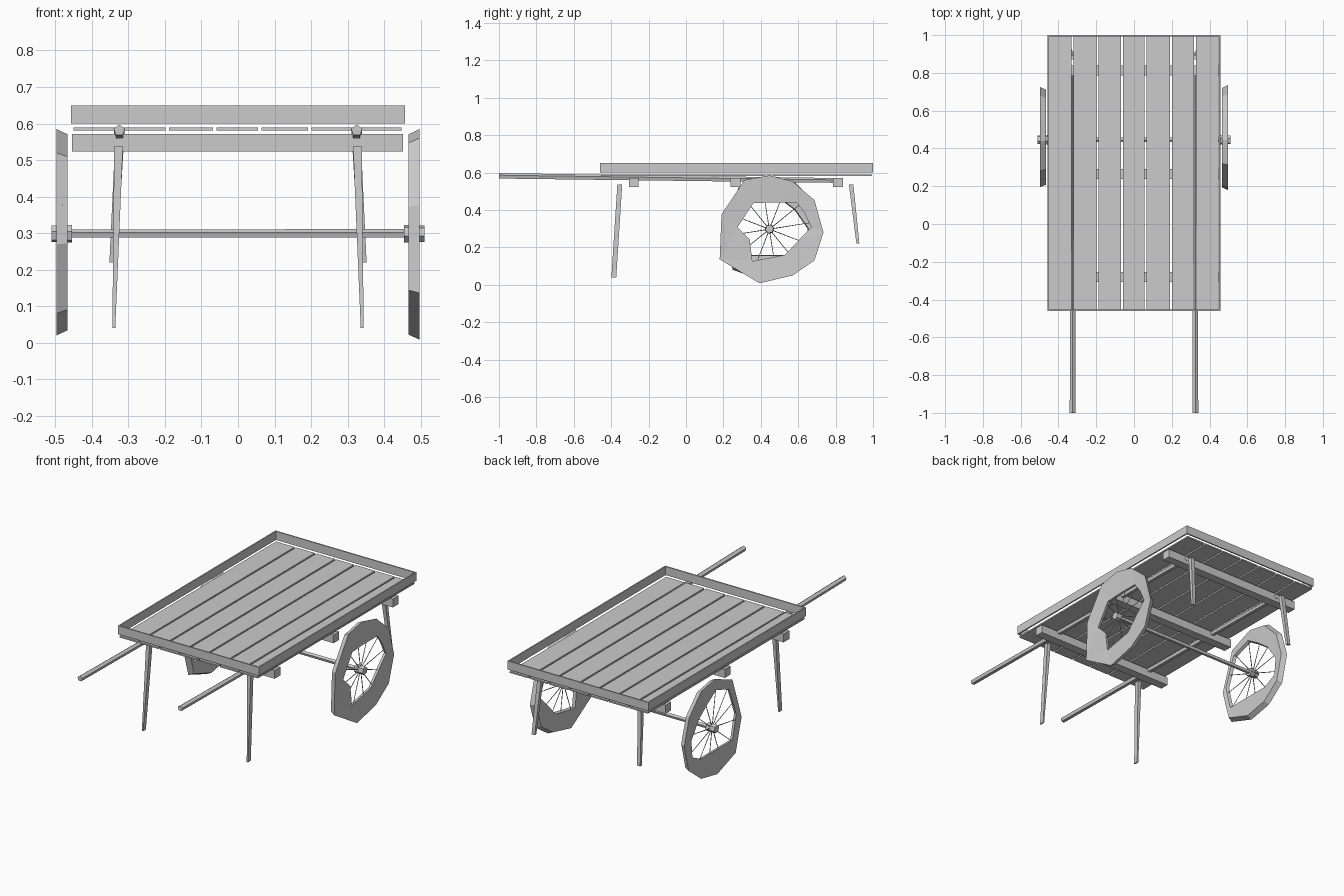
import bpy, bmesh, math
from mathutils import Vector

if "Cube" in bpy.data.objects:
    bpy.data.objects.remove(bpy.data.objects["Cube"])


def finish(name, bm):
    bmesh.ops.recalc_face_normals(bm, faces=bm.faces[:])
    me = bpy.data.meshes.new(name)
    bm.to_mesh(me)
    bm.free()
    ob = bpy.data.objects.new(name, me)
    bpy.context.collection.objects.link(ob)
    return ob


def loft(name, rings):
    """Closed solid through rings of equal point count."""
    bm = bmesh.new()
    vs = [[bm.verts.new(p) for p in r] for r in rings]
    n = len(vs[0])
    for a, b in zip(vs, vs[1:]):
        for i in range(n):
            j = (i + 1) % n
            bm.faces.new((a[i], a[j], b[j], b[i]))
    bm.faces.new(vs[0])
    bm.faces.new(vs[-1])
    return finish(name, bm)


def box(name, x0, x1, y0, y1, z0, z1):
    return loft(name, [[(x0, y0, z), (x1, y0, z), (x1, y1, z), (x0, y1, z)] for z in (z0, z1)])


def post(name, top, bottom, top_size, bottom_size):
    """Tapered rectangular leg."""
    rings = []
    for (x, y, z), (w, d) in ((top, top_size), (bottom, bottom_size)):
        rings.append([(x + sx * w / 2, y + sy * d / 2, z)
                      for sx, sy in ((-1, -1), (1, -1), (1, 1), (-1, 1))])
    return loft(name, rings)


def rod(name, a, b, ra, rb, sides):
    """Tapered faceted rod between two points."""
    a, b = Vector(a), Vector(b)
    q = (b - a).to_track_quat('Z', 'Y')
    rings = []
    for p, r in ((a, ra), (b, rb)):
        rings.append([p + q @ Vector((r * math.cos(t), r * math.sin(t), 0))
                      for t in (2 * math.pi * (i + .25) / sides for i in range(sides))])
    return loft(name, rings)


AXLE_Y, AXLE_Z = 0.446, 0.298


def wheel_rim(name, side, outer, inner):
    """Rough faceted rim, slightly smaller on the inboard face."""
    def shrink(p, k):
        return (AXLE_Y + (p[0] - AXLE_Y) * k, AXLE_Z + (p[1] - AXLE_Z) * k)
    bm = bmesh.new()
    loops = []
    for pts, x, k in ((outer, .497, 1), (outer, .467, .95), (inner, .472, 1.03), (inner, .490, 1)):
        loops.append([bm.verts.new((side * x, *shrink(p, k))) for p in pts])
    n = len(outer)
    for k in range(4):
        a, b = loops[k], loops[(k + 1) % 4]
        for i in range(n):
            j = (i + 1) % n
            bm.faces.new((a[i], a[j], b[j], b[i]))
    bmesh.ops.triangulate(bm, faces=bm.faces[:])
    return finish(name, bm)


# Bed planks
edges = [-.455, -.325, -.194, -.064, .060, .196, .322, .452]
for i, (a, b) in enumerate(zip(edges, edges[1:])):
    box(f"bed_plank_{i + 1}", a + .005, b - .005, -.455, .995, .581, .589)

# Rim boards around the bed
for s, side in ((-1, "left"), (1, "right")):
    x0, x1 = sorted((s * .449, s * .457))
    box(f"{side}_side_board", x0, x1, -.46, 1.0, .60, .65)
box("front_board", -.449, .449, -.46, -.452, .60, .65)
box("back_board", -.449, .449, .992, 1.0, .60, .65)

# Cross beams
for i, y in enumerate((-.28, .265, .813)):
    box(f"cross_beam_{i + 1}", -.455, .452, y - .026, y + .026, .523, .572)

# Shafts and legs
for s, side in ((-1, "left"), (1, "right")):
    rod(f"{side}_pull_shaft", (s * .325, -1, .581), (s * .325, .84, .556), .016, .014, 5)
    post(f"{side}_front_leg", (s * .327, -.354, .537), (s * .340, -.386, .04), (.024, .026), (.008, .026))
    post(f"{side}_back_leg", (s * .325, .883, .537), (s * .342, .919, .22), (.024, .024), (.020, .016))

# Axle
rod("axle", (-.50, AXLE_Y, AXLE_Z), (.50, AXLE_Y, AXLE_Z), .012, .013, 5)

# Wheels: uneven hand-cut rims in (y, z)
outer_r = [(.446, .585), (.57, .553), (.687, .452), (.735, .28), (.687, .13),
           (.57, .05), (.393, .008), (.18, .136), (.19, .377), (.313, .56)]
inner_r = [(.473, .441), (.59, .441), (.634, .382), (.67, .307), (.607, .243),
           (.53, .16), (.355, .126), (.34, .243), (.275, .307), (.36, .436)]
outer_l = [(.44, .585), (.57, .56), (.68, .45), (.725, .3), (.685, .14),
           (.57, .05), (.42, .02), (.25, .08), (.195, .27), (.28, .52)]
inner_l = [(.42, .51), (.50, .46), (.58, .40), (.65, .30), (.64, .20),
           (.56, .16), (.40, .16), (.27, .16), (.235, .30), (.30, .47)]
for s, side, o, i_ in ((-1, "left", outer_l, inner_l), (1, "right", outer_r, inner_r)):
    wheel_rim(f"{side}_wheel_rim", s, o, i_)
    rod(f"{side}_wheel_hub", (s * .455, AXLE_Y, AXLE_Z), (s * .511, AXLE_Y, AXLE_Z), .025, .023, 6)
    for k in range(12):
        t = 2 * math.pi * (k + .3) / 12
        rod(f"{side}_spoke_{k + 1}", (s * .482, AXLE_Y, AXLE_Z),
            (s * .482, AXLE_Y + .225 * math.cos(t), AXLE_Z + .225 * math.sin(t)), .003, .002, 3)
